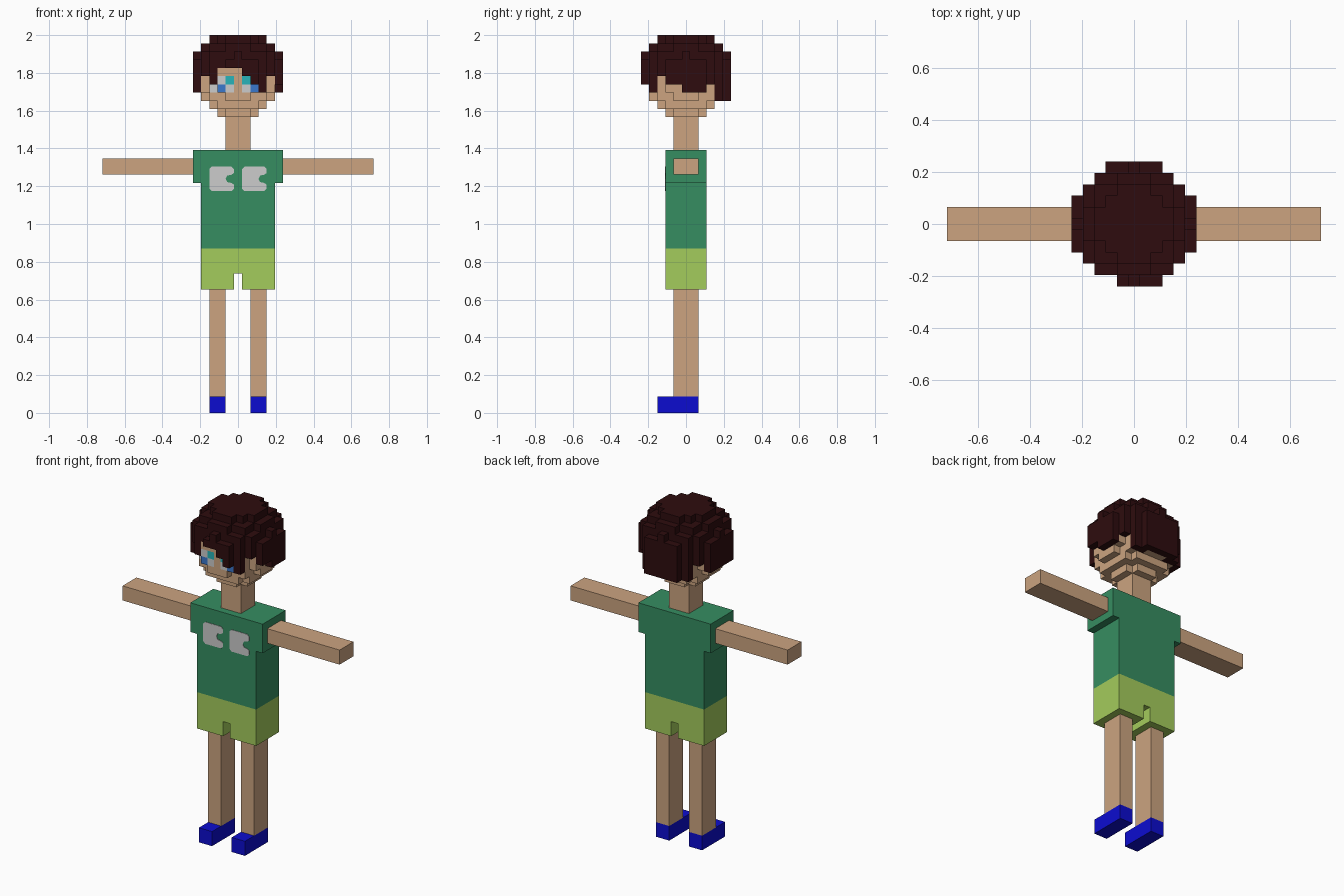
import bpy, bmesh
from mathutils import Vector

if "Cube" in bpy.data.objects:
    bpy.data.objects.remove(bpy.data.objects["Cube"])

V = 2 / 46  # one block


def material(name, r, g, b):
    lin = [(c / 255 / 12.92) if c < 11 else ((c / 255 + 0.055) / 1.055) ** 2.4 for c in (r, g, b)]
    m = bpy.data.materials.new(name)
    m.diffuse_color = (*lin, 1)
    m.use_nodes = True
    m.node_tree.nodes["Principled BSDF"].inputs["Base Color"].default_value = m.diffuse_color
    return m


SKIN = material("skin", 204, 164, 128)
HAIR = material("dark_brown_hair", 46, 12, 14)
SHIRT = material("green_cloth", 54, 141, 97)
SHORTS = material("lime_cloth", 164, 204, 92)
SHOE = material("blue_shoe", 12, 12, 208)
WHITE = material("light_grey", 204, 204, 204)
CYAN = material("cyan_eye", 40, 180, 186)
BLUE = material("blue_eye", 58, 120, 205)


def finish(name, bm, mats):
    me = bpy.data.meshes.new(name)
    bmesh.ops.recalc_face_normals(bm, faces=bm.faces)
    bm.to_mesh(me)
    bm.free()
    for m in mats:
        me.materials.append(m)
    ob = bpy.data.objects.new(name, me)
    bpy.context.collection.objects.link(ob)
    return ob


def extrude(name, pts, axis_range, mat):
    """Extrude an x,z outline (in blocks) along y."""
    bm = bmesh.new()
    y0, y1 = axis_range
    f = bm.faces.new([bm.verts.new(Vector((x, y0, z)) * V) for x, z in pts])
    new = bmesh.ops.extrude_face_region(bm, geom=[f])["geom"]
    bmesh.ops.translate(bm, vec=(0, (y1 - y0) * V, 0),
                        verts=[g for g in new if isinstance(g, bmesh.types.BMVert)])
    return finish(name, bm, [mat])


def box(name, x, y, z, mat):
    return extrude(name, [(x[0], z[0]), (x[1], z[0]), (x[1], z[1]), (x[0], z[1])], y, mat)


def voxels(name, cells, mats, hidden=(), paint=None):
    """Skin a set of block cells with their exposed faces only."""
    bm = bmesh.new()
    solid = set(cells) | set(hidden)
    verts = {}
    for c in sorted(cells):
        for axis in range(3):
            for s in (-1, 1):
                n = [0, 0, 0]
                n[axis] = s
                if tuple(c[i] + n[i] for i in range(3)) in solid:
                    continue
                u, w = (axis + 1) % 3, (axis + 2) % 3
                quad = []
                for a, b in ((-1, -1), (1, -1), (1, 1), (-1, 1))[::s]:
                    k = [2 * c[0], 2 * c[1], 2 * c[2] + 1]
                    k[axis] += s
                    k[u] += a
                    k[w] += b
                    k = tuple(k)
                    if k not in verts:
                        verts[k] = bm.verts.new(Vector(k) * V / 2)
                    quad.append(verts[k])
                f = bm.faces.new(quad)
                if paint and axis == 1 and s < 0 and c[1] < 0:
                    f.material_index = paint.get((c[0], c[2]), 0)
    me = bpy.data.meshes.new(name)
    bm.to_mesh(me)
    bm.free()
    for m in mats:
        me.materials.append(m)
    bpy.context.collection.objects.link(bpy.data.objects.new(name, me))


# Legs, shoes and arms, mirrored left and right
for side, s in (("left", 1), ("right", -1)):
    leg_x = sorted((1.5 * s, 3.5 * s))
    box(side + "_shoe", leg_x, (-3.5, 1.5), (0, 2), SHOE)
    box(side + "_leg", leg_x, (-1.5, 1.5), (2, 15), SKIN)
    box(side + "_arm", sorted((5.5 * s, 16.5 * s)), (-1.5, 1.5), (29, 31), SKIN)

# Shorts with a gap between the legs
extrude("shorts", [(-4.5, 15), (-.5, 15), (-.5, 17), (.5, 17), (.5, 15), (4.5, 15),
                   (4.5, 20), (-4.5, 20)], (-2.5, 2.5), SHORTS)

# Shirt with short sleeves
extrude("shirt", [(-4.5, 20), (4.5, 20), (4.5, 28), (5.5, 28), (5.5, 32),
                  (-5.5, 32), (-5.5, 28), (-4.5, 28)], (-2.5, 2.5), SHIRT)

# Two notched chest patches
patch = [(.3, 0), (2.7, 0), (3, .3), (3, .8), (2.7, 1), (2.2, 1.1), (2, 1.5), (2.2, 1.9),
         (2.7, 2), (3, 2.2), (3, 2.7), (2.7, 3), (.3, 3), (0, 2.7), (0, .3)]
for name, x in (("right_chest_patch", -3.5), ("left_chest_patch", .5)):
    extrude(name, [(px + x, pz + 27) for px, pz in patch], (-2.56, -2.5), WHITE)

box("neck", (-1.5, 1.5), (-1.5, 1.5), (32, 36), SKIN)

# Head: blocky ball
R = range(-5, 6)
head = {(x, y, z) for x in R for y in R for z in range(36, 45)
        if x * x + y * y + (z - 40) ** 2 <= 22}

# Hair: larger blocky cap with an uneven hem
FRINGE = {-5: 39, -4: 41, -3: 40, -2: 42, -1: 42, 0: 42, 1: 41, 2: 40, 3: 39, 4: 41, 5: 39}


def hem(x, y):
    if y >= 4:
        return 38
    if y == 3:
        return 40
    if abs(x) == 5:
        return 39 if y >= 0 or x < 0 else 40
    return FRINGE[x] if y < 0 else 39


def in_hair(x, y, z):
    if z < hem(x, y) or (x, y, z) in head:
        return False
    if z <= 42:
        return x * x + y * y <= 29 and (x, y) != (-2, -5)
    return x * x + y * y + (z - 40.5) ** 2 <= 31.3


hair = {(x, y, z) for x in R for y in R for z in range(38, 46) if in_hair(x, y, z)}

# Eyes painted on the front faces: 1 white, 2 cyan, 3 blue
eyes = {(-2, 40): 1, (-1, 40): 2, (-3, 39): 1, (-2, 39): 3, (-1, 39): 1,
        (1, 40): 2, (1, 39): 1, (2, 39): 3}
voxels("head", head, [SKIN, WHITE, CYAN, BLUE], hair, eyes)
voxels("hair", hair, [HAIR], head)
